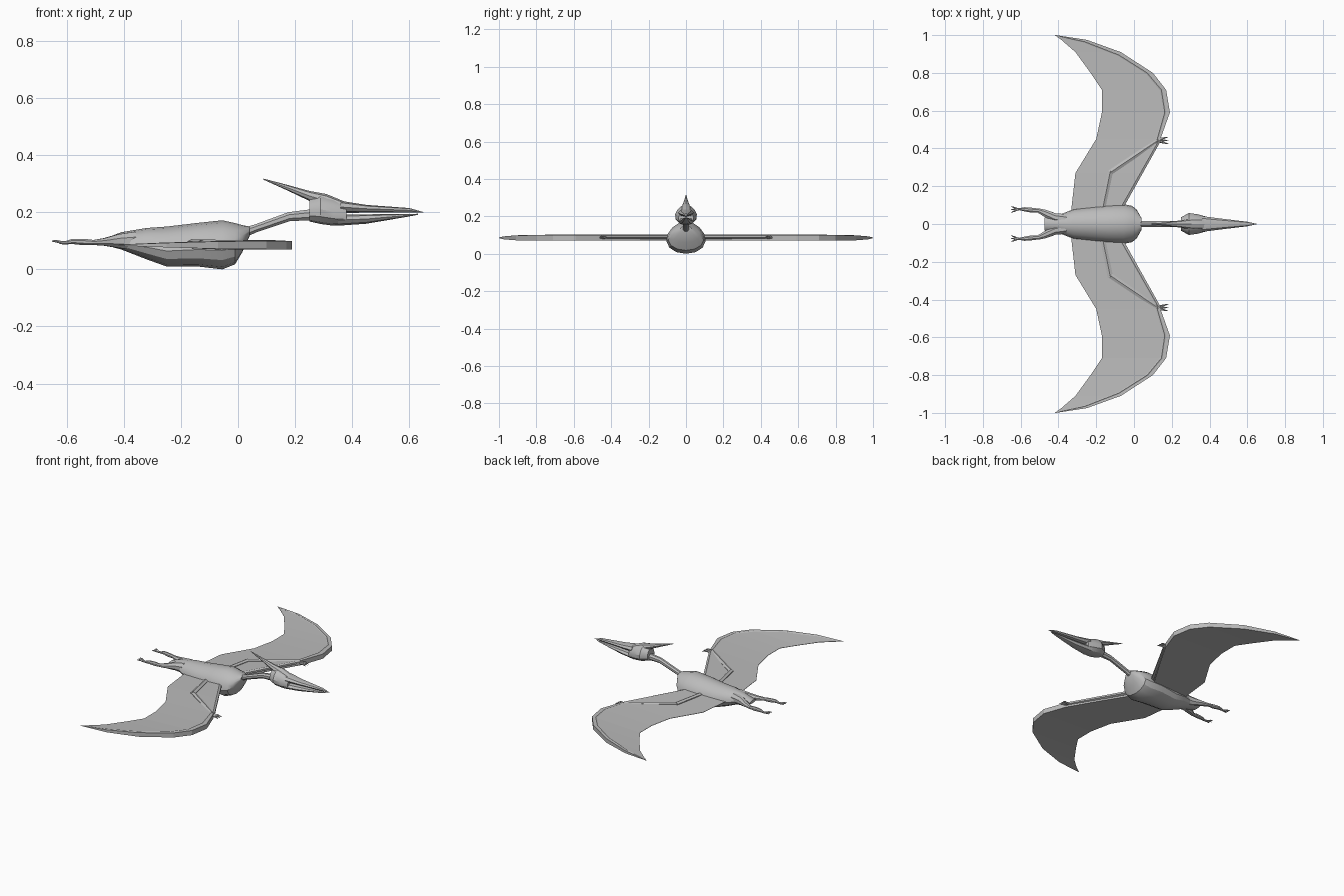
import bpy, bmesh, math
from mathutils import Vector

grey = bpy.data.materials.new("plain grey")
grey.diffuse_color = (0.5, 0.5, 0.5, 1)


def finish(name, bm, mirror, smooth=True):
    bmesh.ops.recalc_face_normals(bm, faces=bm.faces)
    me = bpy.data.meshes.new(name)
    bm.to_mesh(me)
    bm.free()
    me.materials.append(grey)
    ob = bpy.data.objects.new(name, me)
    bpy.context.collection.objects.link(ob)
    if smooth:
        bpy.ops.object.select_all(action='DESELECT')
        ob.select_set(True)
        bpy.context.view_layer.objects.active = ob
        bpy.ops.object.shade_smooth_by_angle(angle=math.radians(30))
    if mirror:
        m = ob.modifiers.new("mirror", 'MIRROR')
        m.use_axis = (False, True, False)
    return ob


def bridge(bm, rings):
    n = len(rings[0])
    for a, b in zip(rings, rings[1:]):
        for i in range(n):
            j = (i + 1) % n
            bm.faces.new((a[i], a[j], b[j], b[i]))
    bm.faces.new(rings[0])
    bm.faces.new(rings[-1])


def tube(name, pts, sides=8, mirror=False):
    """Tube along points (x, y, z, side radius, vertical radius)."""
    bm = bmesh.new()
    p = [Vector(q[:3]) for q in pts]
    rings = []
    for k, q in enumerate(pts):
        d = p[min(k + 1, len(p) - 1)] - p[max(k - 1, 0)]
        rot = d.to_track_quat('X', 'Z')
        ring = []
        for i in range(sides):
            a = 2 * math.pi * (i + 0.5) / sides
            ring.append(bm.verts.new(p[k] + rot @ Vector((0, q[3] * math.cos(a), q[4] * math.sin(a)))))
        rings.append(ring)
    bridge(bm, rings)
    return finish(name, bm, mirror)


def loft(name, secs, sides=14, egg=0.0):
    """Loft along x from sections (x, bottom, top, half width)."""
    bm = bmesh.new()
    rings = []
    for x, lo, hi, w in secs:
        ring = []
        for i in range(sides):
            a = 2 * math.pi * i / sides + math.pi / 2
            s = math.sin(a)
            ring.append(bm.verts.new((x, w * math.cos(a) * (1 - egg * s), (lo + hi) / 2 + (hi - lo) / 2 * s)))
        rings.append(ring)
    bridge(bm, rings)
    return finish(name, bm, False)


# torso
loft("body", [(-0.475, 0.087, 0.105, 0.035), (-0.41, 0.07, 0.13, 0.042), (-0.32, 0.035, 0.145, 0.078),
              (-0.25, 0.01, 0.15, 0.088), (-0.14, 0.01, 0.163, 0.1), (-0.055, 0.0, 0.172, 0.104),
              (-0.01, 0.018, 0.162, 0.095), (0.015, 0.06, 0.155, 0.075), (0.04, 0.115, 0.15, 0.03)],
     egg=0.15)

# neck
tube("neck", [(0.01, 0, 0.125, 0.018, 0.02), (0.06, 0, 0.143, 0.016, 0.015), (0.18, 0, 0.185, 0.016, 0.017),
              (0.27, 0, 0.192, 0.02, 0.022)])

# head
loft("skull", [(0.25, 0.168, 0.248, 0.036), (0.29, 0.159, 0.262, 0.058), (0.335, 0.153, 0.252, 0.052),
               (0.38, 0.155, 0.235, 0.04)], 12, 0.2)
loft("upper_beak", [(0.36, 0.197, 0.24, 0.042), (0.45, 0.199, 0.226, 0.03), (0.6, 0.199, 0.215, 0.012),
                    (0.65, 0.199, 0.201, 0.001)], 8)
loft("lower_beak", [(0.35, 0.153, 0.193, 0.044), (0.45, 0.16, 0.193, 0.029), (0.58, 0.182, 0.194, 0.012),
                    (0.63, 0.191, 0.195, 0.002)], 8)
loft("crest", [(0.09, 0.314, 0.318, 0.001), (0.17, 0.278, 0.297, 0.009), (0.25, 0.24, 0.275, 0.02),
               (0.31, 0.215, 0.264, 0.03), (0.38, 0.2, 0.235, 0.03)], 8)

# wing membrane: wedge that is thick in front, thin behind (y, front x, back x, thickness)
stations = [(0.05, -0.1, -0.335, .03), (0.27, 0.035, -0.31, .03), (0.45, 0.14, -0.2, .03),
            (0.59, 0.19, -0.17, .03), (0.71, 0.17, -0.17, .03), (0.80, 0.10, -0.23, .029),
            (0.91, -0.07, -0.31, .026), (0.975, -0.25, -0.385, .016), (1.0, -0.415, -0.42, .003)]
bm = bmesh.new()
rings = []
for y, f, b, t in stations:
    rings.append([bm.verts.new(c) for c in ((f, y, 0.085 + t / 2), (f, y, 0.085 - t / 2),
                                            (b, y, 0.084), (b, y, 0.086))])
bridge(bm, rings)
finish("wing_membrane", bm, True, False)

# wing bones
Z = 0.091
tube("upper_arm", [(-0.17, 0.06, Z, .015, .013), (-0.125, 0.28, Z, .017, .013)], 6, True)
tube("forearm", [(-0.13, 0.27, Z, .016, .013), (0.13, 0.445, Z, .014, .012)], 6, True)
tube("front_tendon", [(-0.08, 0.07, Z, .015, .011), (0.13, 0.44, Z, .012, .011)], 6, True)
tube("wing_finger", [(0.12, 0.44, Z, .015, .011), (0.163, 0.59, Z, .015, .011), (0.145, 0.71, Z, .014, .011),
                     (0.07, 0.80, Z, .012, .010), (-0.08, 0.895, Z, .01, .008),
                     (-0.26, 0.965, .088, .007, .006), (-0.40, 0.995, .086, .002, .002)], 6, True)

# wing claws and toes
for i, s in enumerate((-1, 0, 1)):
    tube(f"wing_claw_{i + 1}", [(0.135, 0.443 + s * .006, .087, .007, .008),
                                (0.16, 0.443 + s * .013, .088, .005, .006),
                                (0.182, 0.443 + s * .018, .082, .001, .001)], 5, True)
    tube(f"toe_{i + 1}", [(-0.618, 0.077 + s * .003, .094, .005, .005),
                          (-0.637, 0.077 + s * .011, .099 , .004, .005),
                          (-0.652, 0.077 + s * .016, .099, .001, .002)], 5, True)

# legs
tube("thigh", [(-0.36, 0.025, .1, .03, .035), (-0.42, 0.035, .099, .024, .026), (-0.47, 0.057, .096, .02, .014),
               (-0.51, 0.073, .094, .012, .009)], 8, True)
tube("shin", [(-0.50, 0.071, .094, .011, .009), (-0.54, 0.073, .096, .014, .012), (-0.58, 0.078, .098, .012, .010),
              (-0.605, 0.079, .093, .006, .006), (-0.625, 0.077, .094, .009, .006)], 8, True)
